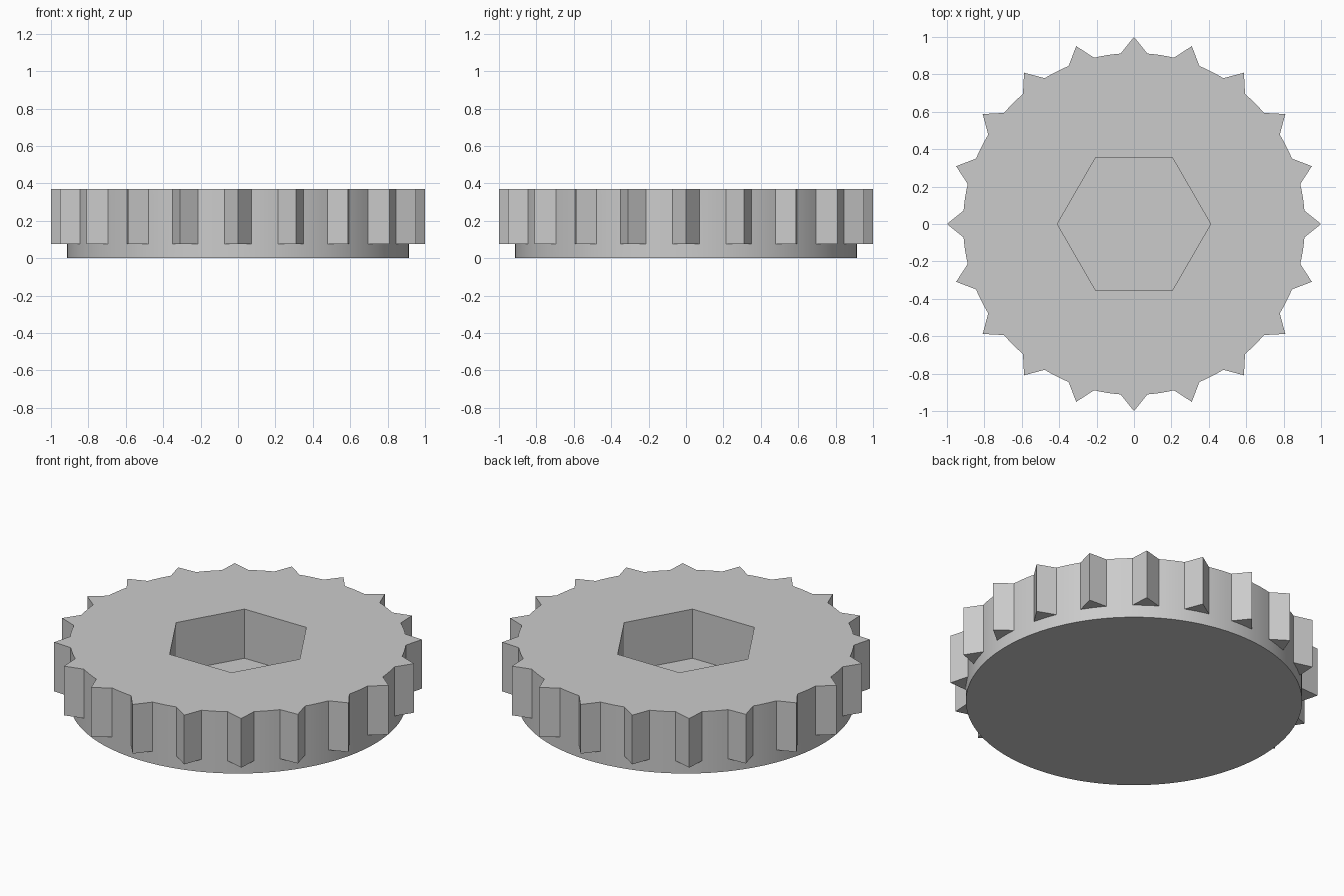
import bpy
import bmesh
from math import cos, sin, tau

cube = bpy.data.objects.get("Cube")
if cube:
    bpy.data.objects.remove(cube)

TEETH = 20
PER_TOOTH = 8            # rim segments per tooth pitch
HALF = 2                 # rim segments on each side of a tooth tip
SEGMENTS = TEETH * PER_TOOTH
RIM, TIP, HEX = 0.914, 1.0, 0.41
STEP, TOP = 0.075, 0.37  # underside of the teeth, top face

grey = bpy.data.materials.new("grey")
grey.use_nodes = True
grey.diffuse_color = (0.6, 0.6, 0.6, 1)
grey.node_tree.nodes["Principled BSDF"].inputs["Base Color"].default_value = (0.6, 0.6, 0.6, 1)

bm = bmesh.new()


def ring(radius, z, count):
    return [bm.verts.new((radius * cos(tau * i / count), radius * sin(tau * i / count), z))
            for i in range(count)]


def wall(low, high, i):
    j = (i + 1) % len(low)
    return bm.faces.new((low[i], low[j], high[j], high[i]))


base = ring(RIM, 0, SEGMENTS)
low, high = ring(RIM, STEP, SEGMENTS), ring(RIM, TOP, SEGMENTS)
tip_low, tip_high = ring(TIP, STEP, TEETH), ring(TIP, TOP, TEETH)

# Closed bottom and the rim, left open above the step where teeth attach
bm.faces.new(base)
for i in range(SEGMENTS):
    wall(base, low, i)
    if HALF <= i % PER_TOOTH < PER_TOOTH - HALF:
        wall(low, high, i)

# Pointed teeth, each with two flanks and an underside
outline = []
for t in range(TEETH):
    mid = t * PER_TOOTH
    arc = [(mid + k) % SEGMENTS for k in range(-HALF, HALF + 1)]
    a, b = arc[0], arc[-1]
    bm.faces.new((low[a], tip_low[t], tip_high[t], high[a]))
    bm.faces.new((tip_low[t], low[b], high[b], tip_high[t]))
    bm.faces.new([tip_low[t]] + [low[i] for i in arc])
    outline += [high[a], tip_high[t]]
    outline += [high[mid + k] for k in range(HALF, PER_TOOTH - HALF)]

# Hexagonal socket with a flat floor
hex_low, hex_high = ring(HEX, STEP, 6), ring(HEX, TOP, 6)
bm.faces.new(hex_low)
for i in range(6):
    wall(hex_low, hex_high, i)

# Top face between the toothed outline and the socket
edges = []
for loop in (outline, hex_high):
    for p, q in zip(loop, loop[1:] + loop[:1]):
        edges.append(bm.edges.get((p, q)) or bm.edges.new((p, q)))
bmesh.ops.triangle_fill(bm, edges=edges, use_beauty=True, normal=(0, 0, 1))

loose = [v for v in bm.verts if not v.link_faces]
bmesh.ops.delete(bm, geom=loose, context="VERTS")
bmesh.ops.recalc_face_normals(bm, faces=bm.faces)

mesh = bpy.data.meshes.new("toothed_knob")
bm.to_mesh(mesh)
bm.free()
mesh.materials.append(grey)
knob = bpy.data.objects.new("toothed_knob", mesh)
bpy.context.collection.objects.link(knob)

bpy.ops.object.select_all(action="DESELECT")
knob.select_set(True)
bpy.context.view_layer.objects.active = knob
bpy.ops.object.shade_smooth_by_angle(angle=0.5)
